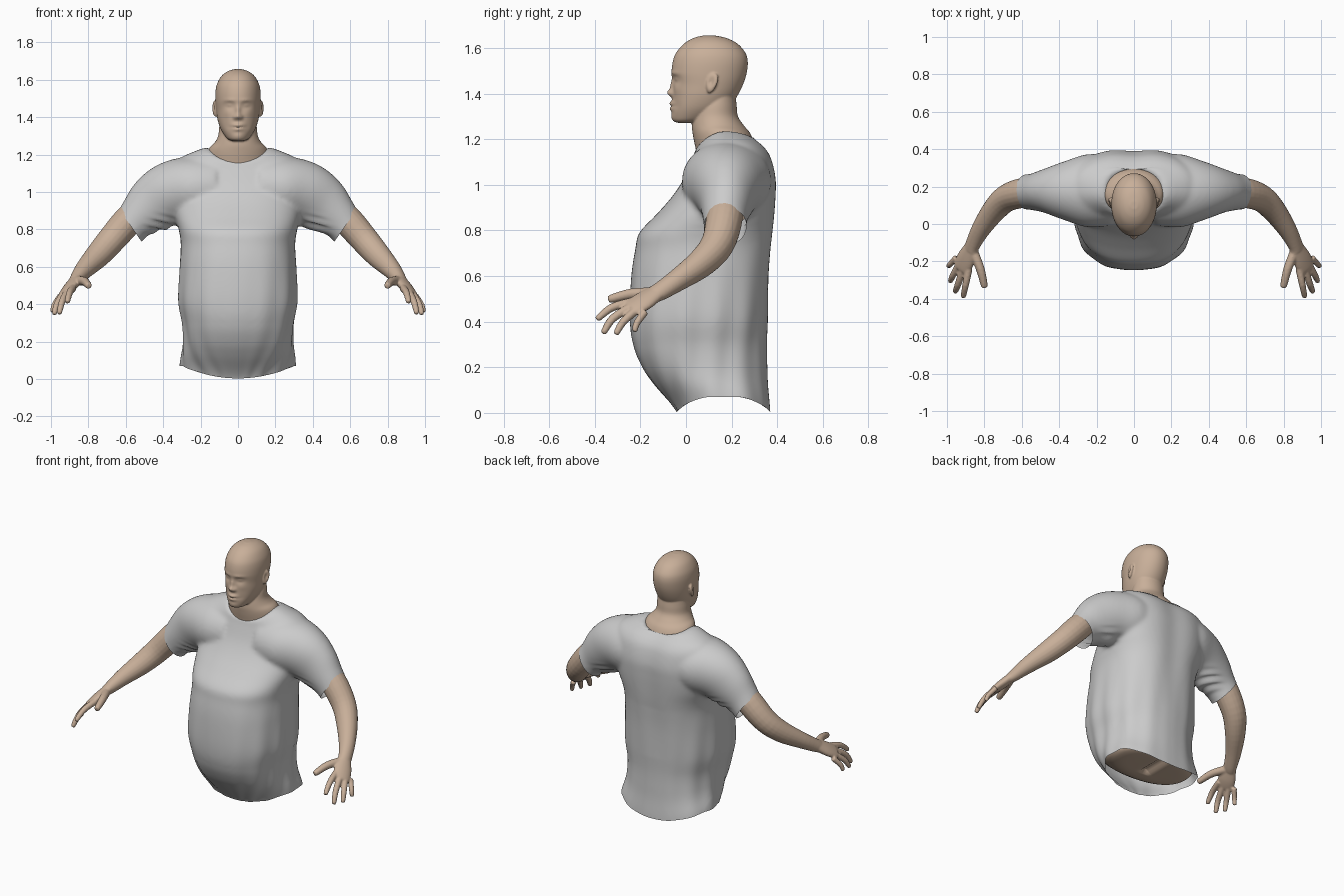
import bpy, bmesh, math
from mathutils import Vector

skin = bpy.data.materials.new("skin")
skin.diffuse_color = (0.58, 0.43, 0.32, 1)


def resample(rows, n):
    # Catmull-Rom through rows of any width
    out, m = [], len(rows) - 1
    for i in range(m):
        p = [rows[max(0, min(m, i + k))] for k in (-1, 0, 1, 2)]
        for j in range(n):
            t = j / n
            out.append([b + .5 * t * (c - a + t * (2 * a - 5 * b + 4 * c - d + t * (3 * (b - c) + d - a)))
                        for a, b, c, d in zip(*p)])
    return out + [list(rows[-1])]


def skin_rings(bm, rings):
    vs = [[bm.verts.new(p) for p in r] for r in rings]
    n = len(vs[0])
    for a, b in zip(vs, vs[1:]):
        for i in range(n):
            bm.faces.new((a[i], a[(i + 1) % n], b[(i + 1) % n], b[i]))
    bm.faces.new(vs[0])
    bm.faces.new(vs[-1])
    return [v for r in vs for v in r]


def loft(bm, rows, power=2.0, seg=72, n=5):
    # rows: z, half width, front y, back y, dip of the front edge
    rings = []
    for z, w, yf, yb, dip in resample(rows, n):
        ring = []
        for i in range(seg):
            a = 2 * math.pi * i / seg
            s, c = [math.copysign(abs(k) ** (2 / power), k) for k in (math.sin(a), math.cos(a))]
            drop = dip * c * c * (1 if c > 0 else .45)
            ring.append((w * s, (yf + yb) / 2 - c * (yb - yf) / 2, z - drop))
        rings.append(ring)
    return skin_rings(bm, rings)


def tube(bm, rows, side=(0, 1, 0), n=4, seg=20, mx=1):
    # rows: x, y, z, radius across, radius along the side vector
    rs = resample(rows, n)
    rings = []
    for i, r in enumerate(rs):
        t = Vector(rs[min(i + 1, len(rs) - 1)][:3]) - Vector(rs[max(i - 1, 0)][:3])
        t.normalize()
        u = Vector(side)
        u = (u - t * u.dot(t)).normalized()
        v = t.cross(u)
        pts = []
        for k in range(seg):
            a = 2 * math.pi * k / seg
            p = Vector(r[:3]) + v * r[3] * math.cos(a) + u * r[4] * math.sin(a)
            pts.append((p.x * mx, p.y, p.z))
        rings.append(pts)
    skin_rings(bm, rings)


def finish(name, bm, voxel, smooth, mat=None, mirror=False):
    bmesh.ops.recalc_face_normals(bm, faces=bm.faces[:])
    me = bpy.data.meshes.new(name)
    bm.to_mesh(me)
    bm.free()
    ob = bpy.data.objects.new(name, me)
    bpy.context.collection.objects.link(ob)
    bpy.ops.object.select_all(action='DESELECT')
    bpy.context.view_layer.objects.active = ob
    ob.select_set(True)
    m = ob.modifiers.new("fuse", 'REMESH')
    m.mode, m.voxel_size = 'VOXEL', voxel
    m = ob.modifiers.new("relax", 'SMOOTH')
    m.factor, m.iterations = .5, smooth
    if mirror:
        ob.modifiers.new("mirror", 'MIRROR')
    for m in list(ob.modifiers):
        bpy.ops.object.modifier_apply(modifier=m.name)
    if mat:
        ob.data.materials.append(mat)
    ob.data.polygons.foreach_set("use_smooth", [True] * len(ob.data.polygons))
    return ob


# Shirt: torso with a bowl at the neck, plus two sleeves
bm = bmesh.new()
torso = [(-.03, .31, .0, .372, 0), (.07, .31, -.04, .37, 0), (.16, .297, -.136, .36, 0),
         (.22, .293, -.19, .357, 0), (.3, .297, -.232, .355, 0), (.42, .318, -.247, .36, 0),
         (.6, .312, -.24, .37, 0), (.72, .306, -.222, .382, 0), (.79, .315, -.205, .39, 0),
         (.87, .335, -.13, .397, 0), (.95, .34, -.06, .402, 0), (1.03, .335, -.008, .402, 0),
         (1.12, .335, .03, .38, 0), (1.175, .315, .042, .35, .02), (1.21, .25, .043, .325, .05),
         (1.237, .162, .047, .298, .068), (1.2, .13, .08, .27, .06), (1.12, .10, .1, .25, 0)]
loft(bm, torso, 2.4)
sleeve = [(.12, .18, 1.02, .17, .19), (.25, .178, 1.015, .175, .195), (.36, .178, .99, .17, .16),
          (.455, .177, .93, .152, .122), (.53, .172, .865, .117, .1), (.575, .172, .815, .1, .094),
          (.62, .17, .76, .098, .094)]
for s in (1, -1):
    tube(bm, sleeve, n=5, seg=40, mx=s)
shirt = finish("shirt", bm, .0115, 10)

# Open the hem and cuffs, then shape the hem and folds
bm = bmesh.new()
bm.from_mesh(shirt.data)


def cut(test, co, no):
    f = [f for f in bm.faces if test(f.calc_center_median())]
    g = set(f) | {e for k in f for e in k.edges} | {v for k in f for v in k.verts}
    bmesh.ops.bisect_plane(bm, geom=list(g), plane_co=co, plane_no=no, clear_outer=True)


cut(lambda c: c.z < .2, (0, 0, .07), (0, 0, -1))
for s in (1, -1):
    cut(lambda c: c.x * s > .44, (s * .575, .17, .82), (s * .82, 0, -.57))
for v in bm.verts:
    x, y, z = v.co
    if z < .3:
        v.co.z -= .067 * (.3 - z) / .23 * max(0, 1 - (x / .3) ** 2)
    if z < .75:
        a = math.atan2(x, y - .07)
        k = .004 * math.sin(a * 14 + 3 * z) * min(1, (.75 - z) * 3) * abs(math.sin(a))
        v.co.x += k * math.sin(a)
        v.co.y += k * math.cos(a)
    if y > .3:   # hollow along the spine
        v.co.y -= .014 * math.exp(-(x / .09) ** 2) * min(1, max(0, z - .4) * 3)
    fold = math.exp(-((abs(x) - .41) / .07) ** 2 - ((z - .82) / .05) ** 2)
    v.co.z += .008 * fold * math.sin(z * 150 + x * 40)
bm.to_mesh(shirt.data)
bm.free()

# Body inside the shirt, seen through the hem
bm = bmesh.new()
loft(bm, [(.07, .1, .1, .25, 0), (.074, .22, .03, .32, 0), (.1, .28, -.03, .352, 0),
          (.16, .284, -.11, .35, 0), (.25, .283, -.185, .345, 0), (.45, .3, -.23, .348, 0),
          (.7, .29, -.2, .36, 0), (.95, .32, -.03, .37, 0), (1.08, .29, .05, .35, 0)], 2.3)
body = finish("body", bm, .014, 4, skin)
for v in body.data.vertices:   # cleft at the back
    if v.co.z < .3 and v.co.y > .1:
        v.co.z += .03 * math.exp(-(v.co.x / .03) ** 2)

# Head: skull loft with facial relief, neck and ears
bm = bmesh.new()
head = [(1.272, .025, -.035, .05, 0), (1.28, .05, -.054, .085, 0), (1.30, .07, -.06, .13, 0),
        (1.34, .094, -.063, .19, 0), (1.39, .11, -.058, .225, 0), (1.44, .117, -.056, .25, 0),
        (1.49, .121, -.063, .266, 0), (1.54, .12, -.058, .271, 0), (1.58, .111, -.043, .26, 0),
        (1.62, .088, -.008, .225, 0), (1.645, .055, .035, .175, 0), (1.656, .02, .08, .12, 0)]
verts = loft(bm, head, 2.05, seg=180, n=10)
# relief: x, z, spread x, spread z, height
relief = [(0, 1.404, .016, .017, .025), (0, 1.437, .013, .024, .013), (.018, 1.399, .01, .012, .009),
          (.045, 1.463, .025, .017, -.012), (.046, 1.463, .017, .010, .008), (.042, 1.49, .034, .01, .004),
          (0, 1.357, .03, .010, .012), (0, 1.334, .026, .009, .009), (0, 1.346, .03, .0035, -.006),
          (0, 1.298, .03, .016, .005), (.055, 1.42, .028, .022, .004), (.05, 1.35, .02, .022, -.004)]
for v in verts:
    if v.co.y < .06:
        x, z = abs(v.co.x), v.co.z
        v.co.y -= sum(h * math.exp(-((x - a) / p) ** 2 - ((z - b) / q) ** 2) for a, b, p, q, h in relief)
loft(bm, [(1.06, .12, .11, .25, 0), (1.11, .155, .085, .275, .02), (1.175, .17, .05, .298, .04),
          (1.21, .164, .04, .296, .04), (1.24, .149, .031, .28, .025), (1.265, .124, .026, .254, .01),
          (1.3, .106, .03, .228, 0), (1.35, .1, .045, .222, 0), (1.41, .09, .08, .215, 0)])
for s in (1, -1):
    ear = bmesh.ops.create_uvsphere(bm, u_segments=32, v_segments=24, radius=1)['verts']
    for v in ear:
        x, y, z = v.co
        if x > 0:
            x -= .75 * math.exp(-((y + .1) / .45) ** 2 - ((z - .1) / .5) ** 2)
        y *= 1 + .25 * z
        v.co = (s * (.121 + .016 * x + .007 * y), .112 + .026 * y + .008 * z, 1.447 + .044 * z)
finish("head", bm, .005, 2, skin)

# Arms with hands
bm = bmesh.new()
tube(bm, [(.47, .18, .97, .07, .07), (.585, .168, .85, .08, .08), (.68, .138, .74, .075, .073),
          (.75, .07, .66, .067, .063), (.82, -.03, .587, .051, .05), (.862, -.11, .535, .037, .043),
          (.875, -.14, .52, .03, .042)])
tube(bm, [(.85, -.09, .55, .03, .035), (.875, -.14, .52, .029, .046), (.9, -.19, .488, .028, .056),
          (.922, -.235, .462, .021, .053), (.928, -.248, .455, .012, .042)], side=(.65, .6, -.4))
fingers = [((.882, -.235, .487), (.9, -.325, .462), (.912, -.385, .415)),
           ((.912, -.235, .468), (.94, -.32, .415), (.955, -.36, .355)),
           ((.936, -.215, .453), (.968, -.275, .4), (.982, -.305, .35)),
           ((.95, -.18, .443), (.982, -.215, .395), (.992, -.225, .36)),
           ((.862, -.14, .525), (.822, -.24, .522), (.8, -.33, .5))]
for i, (a, b, c) in enumerate(fingers):
    r = (.02, .02, .019, .017, .026)[i]
    tip = [p + (p - q) * .1 for p, q in zip(c, b)]
    tube(bm, [(*a, r, r), (*b, r * .9, r * .9), (*c, r * .7, r * .7), (*tip, r * .3, r * .3)],
         side=(1, .3, 0), seg=16)
finish("arms", bm, .0055, 4, skin, mirror=True)
